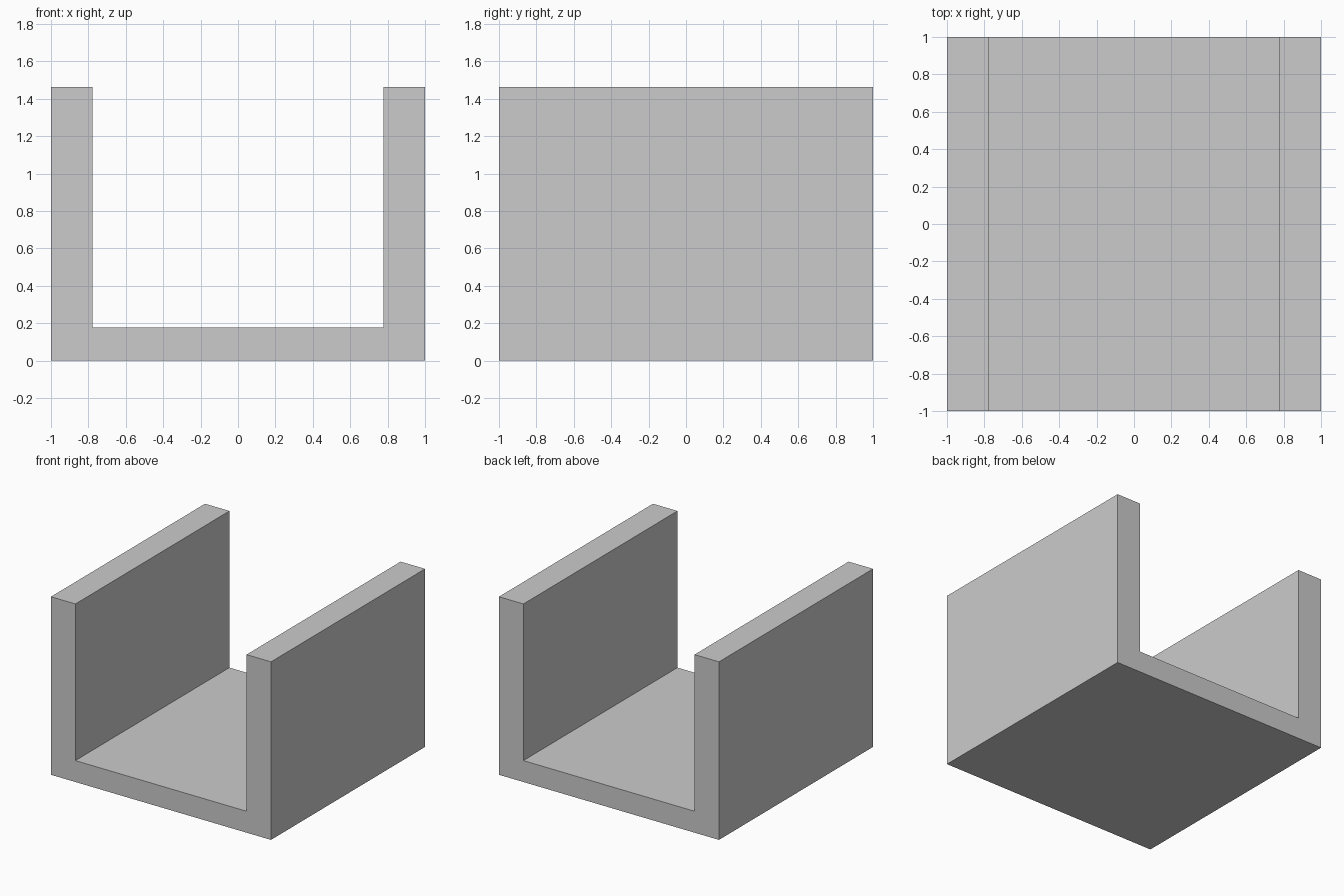
import bpy
import bmesh

if "Cube" in bpy.data.objects:
    bpy.data.objects.remove(bpy.data.objects["Cube"])

HALF_WIDTH, HALF_LENGTH = 1.0, 1.0
INNER, HEIGHT, FLOOR = 0.778, 1.463, 0.176

# U-shaped cross-section: right half, then mirrored back to the left
right = [(HALF_WIDTH, 0), (HALF_WIDTH, HEIGHT), (INNER, HEIGHT), (INNER, FLOOR)]
profile = right + [(-x, z) for x, z in reversed(right)]

# Extrude the section from front to back
bm = bmesh.new()
section = bm.faces.new([bm.verts.new((x, -HALF_LENGTH, z)) for x, z in profile])
extruded = bmesh.ops.extrude_face_region(bm, geom=[section], use_keep_orig=True)
moved = [g for g in extruded["geom"] if isinstance(g, bmesh.types.BMVert)]
bmesh.ops.translate(bm, verts=moved, vec=(0, 2 * HALF_LENGTH, 0))
bmesh.ops.recalc_face_normals(bm, faces=bm.faces[:])

mesh = bpy.data.meshes.new("u_channel")
bm.to_mesh(mesh)
bm.free()
channel = bpy.data.objects.new("u_channel", mesh)
bpy.context.collection.objects.link(channel)
